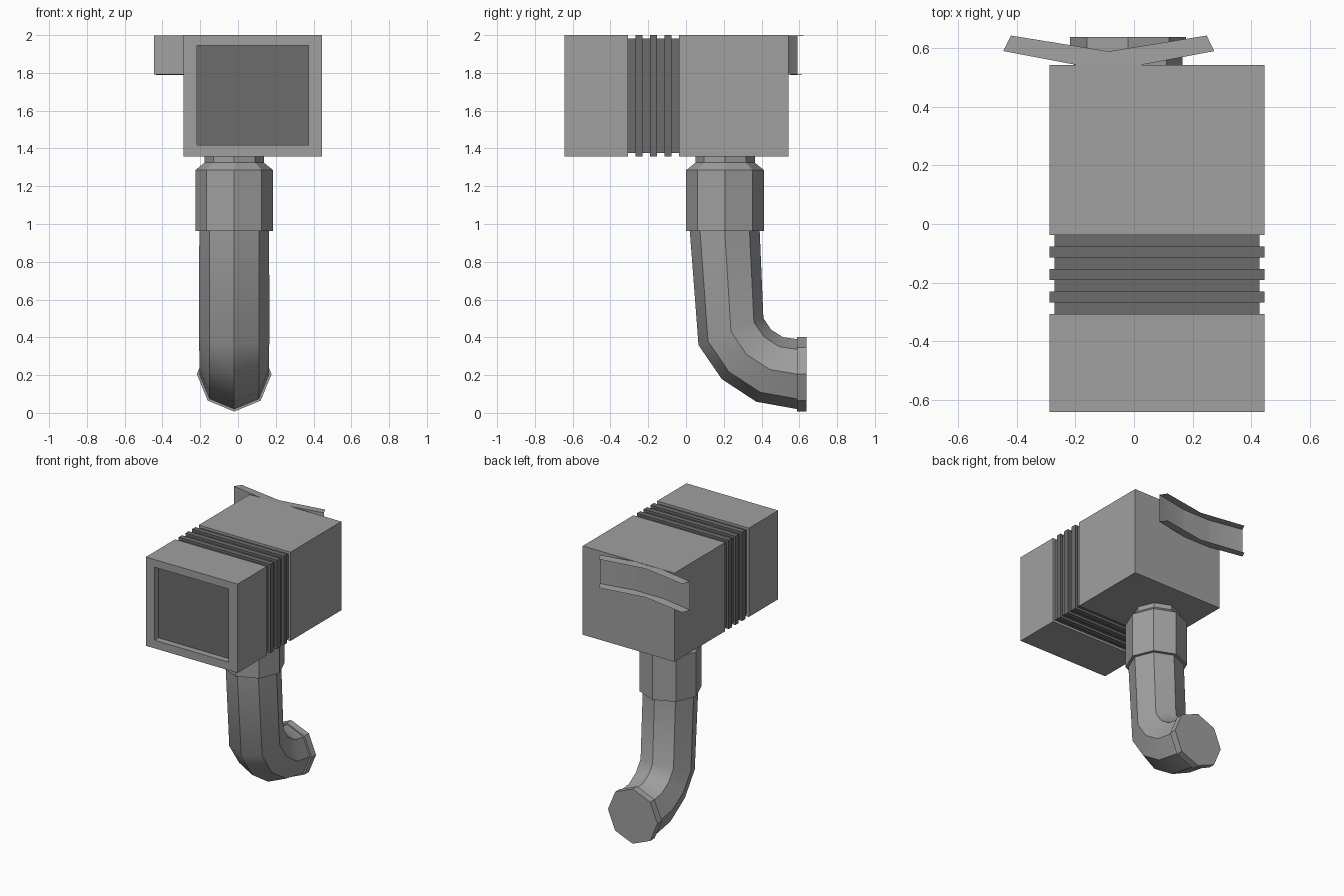
import bpy, bmesh
from math import cos, sin, radians, pi
from mathutils import Vector

if "Cube" in bpy.data.objects:
    bpy.data.objects.remove(bpy.data.objects["Cube"])

X0, X1, Z0, Z1 = -0.288, 0.446, 1.358, 2.0   # housing outline
CX, CY = -0.02, 0.207                        # pipe axis


def grey(name, v):
    m = bpy.data.materials.new(name)
    m.diffuse_color = (v, v, v, 1)
    m.use_nodes = True
    m.node_tree.nodes["Principled BSDF"].inputs["Base Color"].default_value = m.diffuse_color
    return m


BODY, DARK = grey("body_grey", 0.35), grey("dark_grey", 0.15)


def finish(name, bm, smooth=False, mats=(BODY,)):
    bmesh.ops.recalc_face_normals(bm, faces=bm.faces)
    me = bpy.data.meshes.new(name)
    bm.to_mesh(me)
    bm.free()
    for m in mats:
        me.materials.append(m)
    ob = bpy.data.objects.new(name, me)
    bpy.context.collection.objects.link(ob)
    if smooth:
        bpy.ops.object.select_all(action='DESELECT')
        ob.select_set(True)
        bpy.context.view_layer.objects.active = ob
        bpy.ops.object.shade_smooth_by_angle(angle=radians(30))
    return ob


def box_bm(x0, x1, y0, y1, z0, z1):
    bm = bmesh.new()
    bmesh.ops.create_cube(bm, size=1)
    for v in bm.verts:
        v.co = Vector((x1 if v.co.x > 0 else x0,
                       y1 if v.co.y > 0 else y0,
                       z1 if v.co.z > 0 else z0))
    return bm


def tube(name, rings, smooth=False):
    """Octagonal sweep; each ring is (y, z, radius, tilt in degrees)."""
    bm = bmesh.new()
    loops = []
    for y, z, r, tilt in rings:
        a = radians(tilt)
        v_dir = Vector((0, cos(a), sin(a)))
        loops.append([bm.verts.new(Vector((CX, y, z)) + r * (
            cos(k * pi / 4) * Vector((1, 0, 0)) + sin(k * pi / 4) * v_dir))
            for k in range(8)])
    for lo, hi in zip(loops, loops[1:]):
        for k in range(8):
            n = (k + 1) % 8
            bm.faces.new((lo[k], lo[n], hi[n], hi[k]))
    bm.faces.new(loops[0])
    bm.faces.new(loops[-1])
    return finish(name, bm, smooth)


# Front housing with a dark recessed panel
bm = box_bm(X0, X1, -0.642, -0.307, Z0, Z1)
bm.normal_update()
front = min(bm.faces, key=lambda f: f.calc_center_median().y)
bmesh.ops.inset_individual(bm, faces=[front], thickness=0.05)
for v in front.verts:
    v.co.x = 0.372 if v.co.x > 0.08 else -0.217
    v.co.z = 1.945 if v.co.z > 1.7 else 1.417
panel = bmesh.ops.extrude_discrete_faces(bm, faces=[front])['faces'][0]
panel.material_index = 1
for v in panel.verts:
    v.co.y += 0.045
finish("front_housing", bm, mats=(BODY, DARK))

# Rear housing
finish("rear_housing", box_bm(X0, X1, -0.037, 0.543, Z0, Z1))

# Dark ribbed section between the housings
g = 0.017
finish("rib_core", box_bm(X0 + g, X1 - g, -0.307, -0.037, Z0 + g, Z1 - g),
       mats=(DARK,))
for i in range(3):
    y = -0.268 + i * 0.077
    finish(f"rib_{i + 1}", box_bm(X0, X1, y, y + 0.038, Z0, Z1), mats=(DARK,))

# Neck and collar below the rear housing
tube("collar", [(CY, 0.963, 0.206, 0), (CY, 1.285, 0.206, 0),
                (CY, 1.325, 0.157, 0), (CY, 1.36, 0.157, 0)])

# Bent pipe and its end flange
tube("bent_pipe", [(0.205, 0.965, 0.185, 0), (0.238, 0.43, 0.186, 22.5),
                   (0.32, 0.31, 0.185, 45), (0.443, 0.23, 0.185, 67.5),
                   (0.59, 0.205, 0.185, 90)], smooth=True)
tube("pipe_flange", [(0.587, 0.205, 0.198, 90), (0.638, 0.205, 0.198, 90)])

# Thin bent channel bracket on the back, open to the rear
web = [(-0.446, 0.59), (-0.086, 0.522), (0.274, 0.59)]
lip = [(-0.42, 0.643), (-0.086, 0.589), (0.248, 0.643)]
bm = bmesh.new()
rows = [[bm.verts.new((x, y, z)) for x, y in pts]
        for pts, z in ((lip, 1.788), (web, 1.792), (web, 1.999), (lip, 1.995))]
for a, b in zip(rows, rows[1:]):
    for k in range(2):
        bm.faces.new((a[k], a[k + 1], b[k + 1], b[k]))
finish("rear_bracket", bm, smooth=True)
